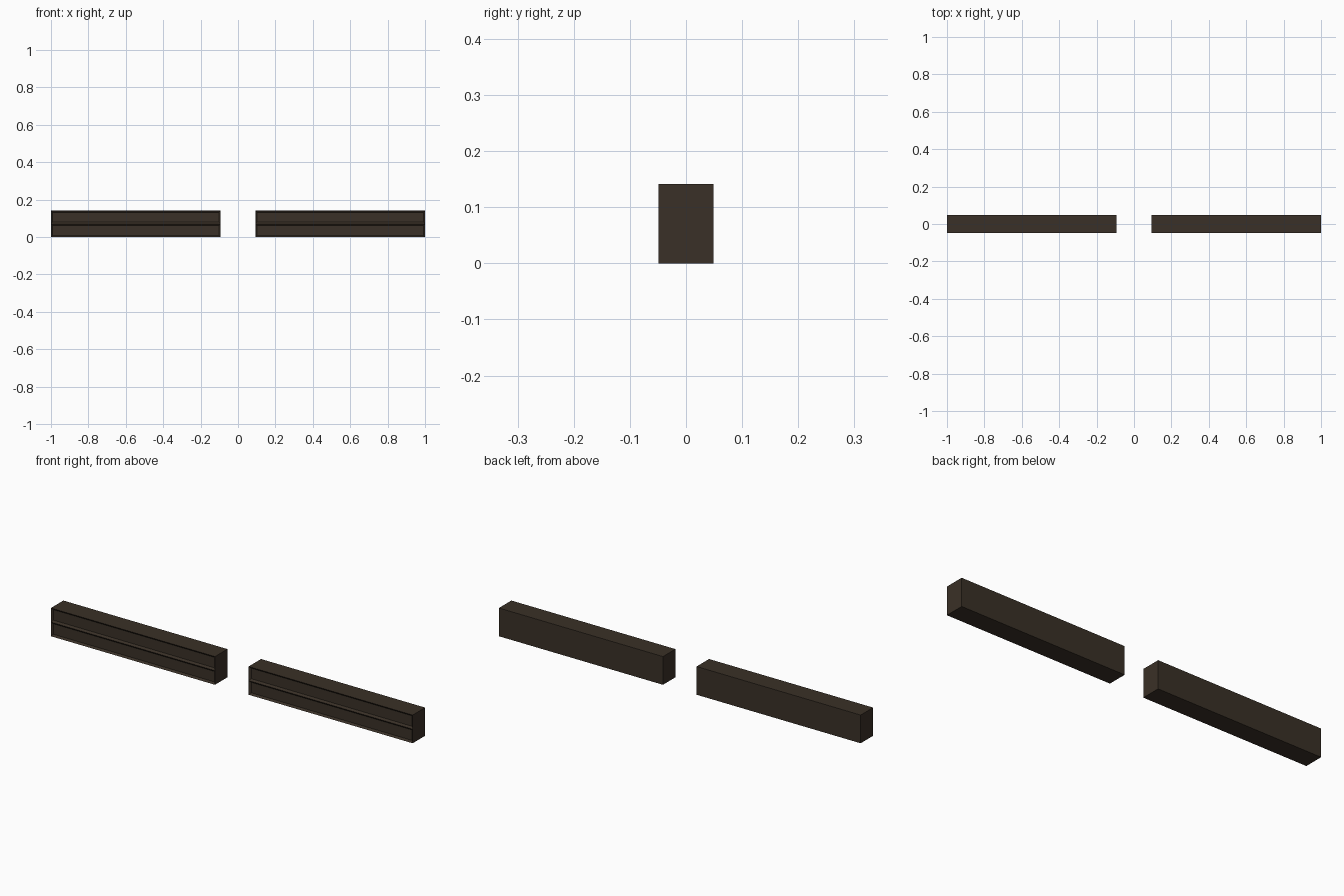
import bpy, bmesh
from mathutils import Vector, Matrix

if "Cube" in bpy.data.objects:
    bpy.data.objects.remove(bpy.data.objects["Cube"])

X_IN, X_OUT = 0.093, 1.0
HALF_Y, HEIGHT = 0.049, 0.141

wood = bpy.data.materials.new("dark brown")
wood.diffuse_color = (0.042, 0.030, 0.020, 1)
wood.use_nodes = True
wood.node_tree.nodes["Principled BSDF"].inputs["Base Color"].default_value = wood.diffuse_color


def beam(name, side):
    """Long box whose front has two shallow recessed panels."""
    bm = bmesh.new()
    size = Matrix.Diagonal((X_OUT - X_IN, 2 * HALF_Y, HEIGHT, 1))
    place = Matrix.Translation((side * (X_IN + X_OUT) / 2, 0, HEIGHT / 2))
    bmesh.ops.create_cube(bm, size=1, matrix=place @ size)
    # split at mid height so the front becomes an upper and a lower panel
    geom = bm.verts[:] + bm.edges[:] + bm.faces[:]
    bmesh.ops.bisect_plane(bm, geom=geom, plane_co=Vector((0, 0, HEIGHT * 0.5)),
                           plane_no=Vector((0, 0, 1)))
    bm.normal_update()
    # recess both panels, leaving rim and middle rail
    front = [f for f in bm.faces if f.normal.y < -0.9]
    bmesh.ops.inset_individual(bm, faces=front, thickness=0.009, use_even_offset=True)
    bmesh.ops.translate(bm, verts=list({v for f in front for v in f.verts}),
                        vec=(0, 0.008, 0))
    bmesh.ops.recalc_face_normals(bm, faces=bm.faces)
    mesh = bpy.data.meshes.new(name)
    bm.to_mesh(mesh)
    bm.free()
    mesh.materials.append(wood)
    obj = bpy.data.objects.new(name, mesh)
    bpy.context.collection.objects.link(obj)


beam("left_beam", -1)
beam("right_beam", 1)
